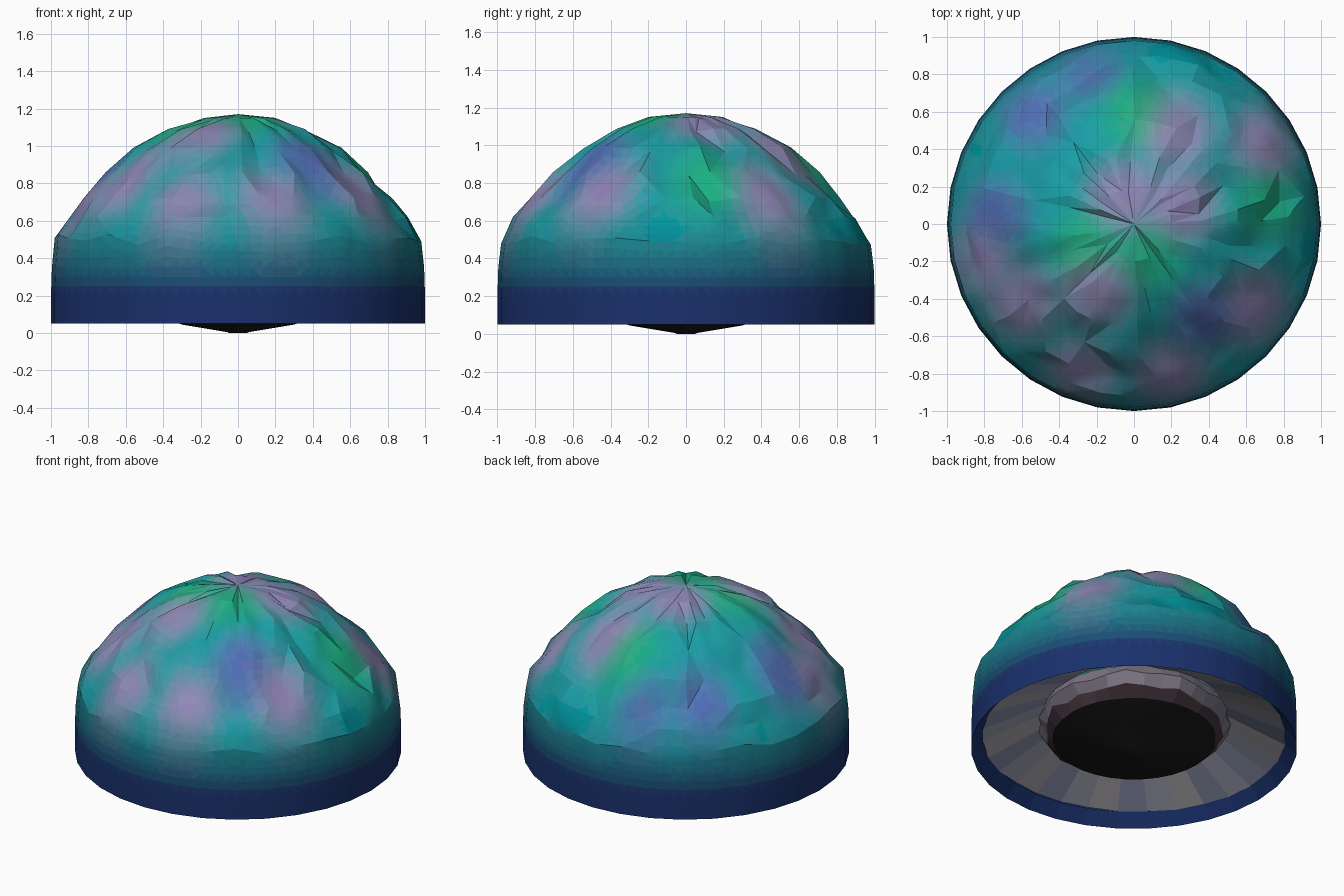
import bpy, bmesh, math, random
from mathutils import Vector

if "Cube" in bpy.data.objects:
    bpy.data.objects.remove(bpy.data.objects["Cube"])

random.seed(7)
SEG = 32
mats = {}


def material(col):
    """One shared material per quantised colour."""
    key = tuple(round(c * 40) / 40 if c > 0.05 else round(c, 2) for c in col)
    if key not in mats:
        m = bpy.data.materials.new("shade_%d" % len(mats))
        m.diffuse_color = (*key, 1)
        m.use_nodes = True
        m.node_tree.nodes["Principled BSDF"].inputs["Base Color"].default_value = m.diffuse_color
        mats[key] = m
    return mats[key]


def lathe(name, profile, jitter=None, seg=SEG):
    """Revolve (radius, z) points; jitter(i, j) gives an offset (dr, dz, da)."""
    bm = bmesh.new()
    rings = []
    for i, (r, z) in enumerate(profile):
        if r == 0:
            rings.append([bm.verts.new((0, 0, z))])
            continue
        ring = []
        for j in range(seg):
            dr, dz, da = jitter(i, j) if jitter else (0, 0, 0)
            a = 2 * math.pi * j / seg + da
            ring.append(bm.verts.new(((r + dr) * math.cos(a), (r + dr) * math.sin(a), z + dz)))
        rings.append(ring)
    for a, b in zip(rings, rings[1:]):
        for j in range(seg):
            k = (j + 1) % seg
            if len(b) == 1:
                bm.faces.new((a[j], a[k], b[0]))
            elif len(a) == 1:
                bm.faces.new((a[0], b[k], b[j]))
            else:
                bm.faces.new((a[j], a[k], b[k], b[j]))
    bmesh.ops.recalc_face_normals(bm, faces=bm.faces)
    return bm


def finish(bm, name, colour, angle=None):
    """Write the mesh, colour each face, and shade it."""
    me = bpy.data.meshes.new(name)
    bm.faces.ensure_lookup_table()
    slots = {}
    for f in bm.faces:
        m = material(colour(f.calc_center_median()))
        if m.name not in slots:
            slots[m.name] = len(slots)
            me.materials.append(m)
        f.material_index = slots[m.name]
    bm.to_mesh(me)
    bm.free()
    ob = bpy.data.objects.new(name, me)
    bpy.context.collection.objects.link(ob)
    if angle:
        bpy.ops.object.select_all(action='DESELECT')
        ob.select_set(True)
        bpy.context.view_layer.objects.active = ob
        bpy.ops.object.shade_smooth_by_angle(angle=math.radians(angle))
    return ob


# Iridescent palette and the patches on the dome, placed as seen from the top
NAVY = Vector((0.01, 0.025, 0.14))
TEAL = Vector((0.005, 0.34, 0.38))
PALETTE = {'v': Vector((0.11, 0.08, 0.48)),
           'p': Vector((0.38, 0.2, 0.5)),
           'g': Vector((0.015, 0.45, 0.16))}
PATCHES = [(-.55, .6, 'v'), (-.25, .85, 'v'), (0, .6, 'g'), (.72, .1, 'g'), (.22, .5, 'p'),
           (.72, .45, 'p'), (.25, .1, 'p'), (-.05, .15, 'p'), (-.27, -.12, 'g'), (.08, -.18, 'g'),
           (-.6, -.42, 'p'), (-.75, .05, 'v'), (.38, -.5, 'v'), (.65, -.45, 'p'),
           (.2, -.82, 'p'), (-.2, -.35, 'p'), (-.3, -.82, 'p'), (-.85, -.2, 'p')]


def dome_colour(c):
    total, mix = 0.35, TEAL * 0.35
    for x, y, k in PATCHES:
        w = math.exp(-((c.x - x) ** 2 + (c.y - y) ** 2) / 0.018)
        total += w
        mix += PALETTE[k] * w
    mix = mix / total
    t = min(1, max(0, (c.z - 0.2) / 0.5))
    low = NAVY.lerp(TEAL * 0.7, min(1, t * 1.3))
    return low.lerp(mix, t * t)


# Dome: straight skirt, then a faceted, slightly dented cap
DOME = [(1, .05), (1, .2), (.995, .35), (.98, .5), (.92, .62), (.83, .725), (.71, .86),
        (.56, .99), (.38, 1.09), (.2, 1.15), (0, 1.17)]


def dents(i, j):
    if i < 3:
        return (0, 0, 0)
    if i == 3:
        return (0, random.uniform(-.03, .03), 0)
    d = -random.random() ** 2 * 0.045
    return (d, d * .6, random.uniform(-.3, .3) * 2 * math.pi / SEG)


bm = lathe("dome", DOME, dents)
bmesh.ops.triangulate(bm, faces=bm.faces, quad_method='SHORT_EDGE')
bmesh.ops.subdivide_edges(bm, edges=bm.edges, cuts=2, use_grid_fill=True)
finish(bm, "dome", dome_colour, 20)

# Rim lip turning in under the skirt
finish(lathe("rim_lip", [(1, .05), (.93, .13)]), "rim_lip", lambda c: NAVY)

# Pale panelled ceiling rising towards the body, alternate panels tinted
def panel_colour(c):
    k = int((math.atan2(c.y, c.x) + math.pi) / (2 * math.pi) * SEG)
    return ((.36, .34, .46), (.26, .27, .4), (.4, .38, .4))[k % 3]


finish(lathe("underside_panels", [(.93, .13), (.55, .31)],
             lambda i, j: (0, random.uniform(-.012, .012), 0)),
       "underside_panels", panel_colour)

# Crumpled collar between the ceiling and the base
def crumple(i, j):
    return (random.uniform(-.025, .025), random.uniform(-.015, .015), 0) if 0 < i < 3 else (0, 0, 0)


finish(lathe("crumpled_collar", [(.55, .31), (.59, .24), (.55, .17), (.5, .11)], crumple),
       "crumpled_collar", lambda c: (.2, .17, .22) if c.z > .16 else (.05, .025, .04))

# Dark shallow base the model stands on
finish(lathe("base", [(.5, .11), (.3, .045), (.06, .005), (.05, 0), (0, 0)]),
       "base", lambda c: (.012, .005, .01), 30)
